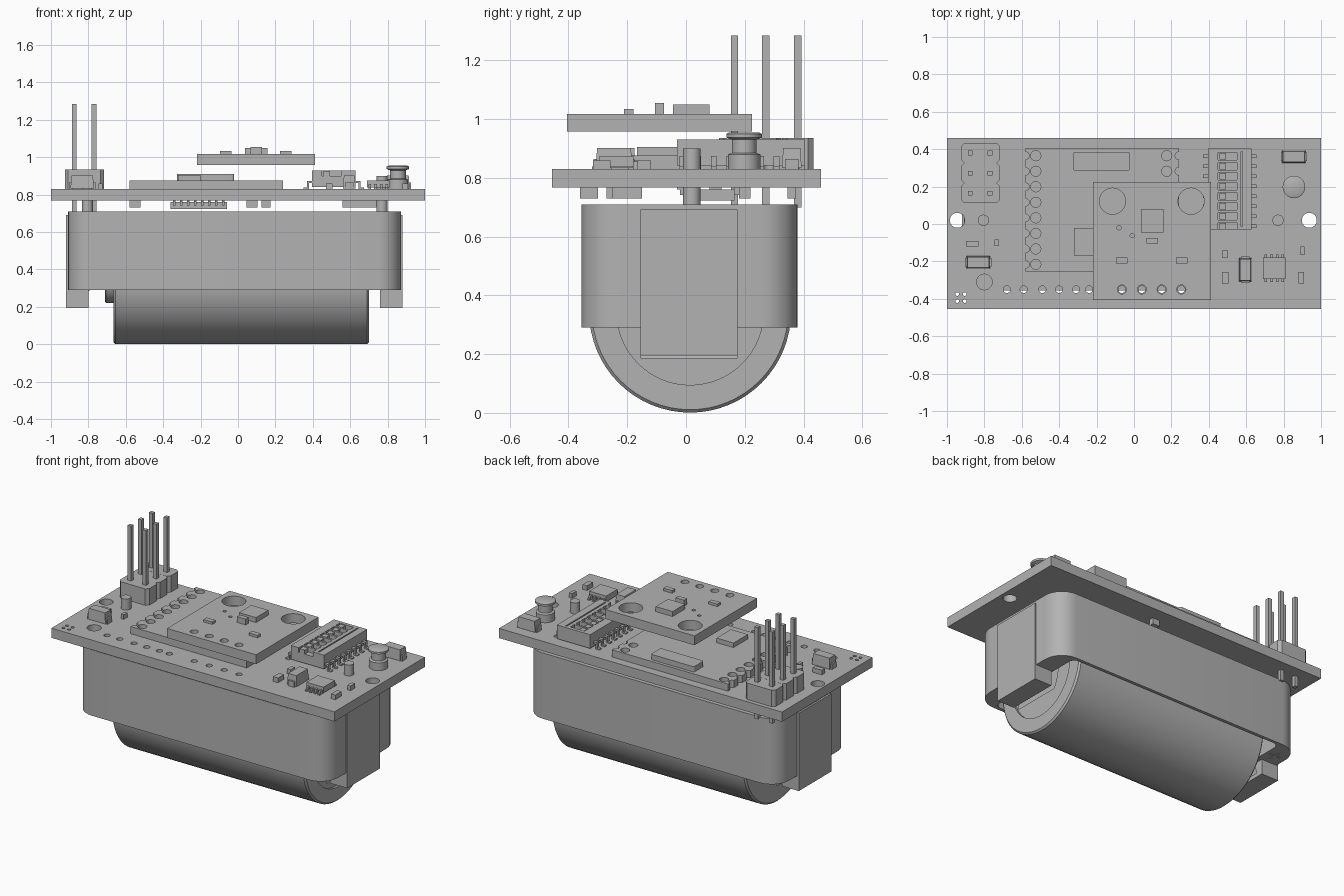
import bpy, bmesh, math
from mathutils import Matrix, Vector

if "Cube" in bpy.data.objects:
    bpy.data.objects.remove(bpy.data.objects["Cube"], do_unlink=True)

grey = bpy.data.materials.new("plain_grey")
grey.use_nodes = True
grey.diffuse_color = (0.45, 0.45, 0.45, 1)
grey.node_tree.nodes["Principled BSDF"].inputs["Base Color"].default_value = grey.diffuse_color


def box(bm, cx, cy, w, d, z0, z1, bevel=0):
    """Box given by its plan centre, plan size and height range."""
    m = Matrix.Translation((cx, cy, (z0 + z1) / 2)) @ Matrix.Diagonal((w, d, z1 - z0, 1))
    verts = bmesh.ops.create_cube(bm, size=1, matrix=m)["verts"]
    if bevel:
        edges = {e for v in verts for e in v.link_edges
                 if abs(e.verts[0].co.z - e.verts[1].co.z) > 1e-4}
        bmesh.ops.bevel(bm, geom=list(edges), offset=bevel, segments=8, profile=0.5, affect='EDGES')


def cyl(bm, x, y, r, z0, z1, sides=24):
    bmesh.ops.create_cone(bm, cap_ends=True, segments=sides, radius1=r, radius2=r, depth=z1 - z0,
                          matrix=Matrix.Translation((x, y, (z0 + z1) / 2)))


def lathe(bm, profile, matrix):
    verts = [bm.verts.new((r, 0, h)) for r, h in profile]
    edges = [bm.edges.new(p) for p in zip(verts, verts[1:])]
    bmesh.ops.spin(bm, geom=verts + edges, cent=(0, 0, 0), axis=(0, 0, 1), angle=math.tau, steps=64)
    bmesh.ops.remove_doubles(bm, verts=bm.verts[:], dist=1e-5)
    bmesh.ops.transform(bm, matrix=matrix, verts=bm.verts[:])
    bmesh.ops.recalc_face_normals(bm, faces=bm.faces[:])


def activate(ob):
    bpy.ops.object.select_all(action='DESELECT')
    ob.select_set(True)
    bpy.context.view_layer.objects.active = ob


def finish(bm, name, cutter=None):
    """Turn a bmesh into an object, cutting it with a second bmesh if given."""
    me = bpy.data.meshes.new(name)
    bm.to_mesh(me)
    bm.free()
    me.materials.append(grey)
    ob = bpy.data.objects.new(name, me)
    bpy.context.collection.objects.link(ob)
    if cutter:
        tool = finish(cutter, name + "_cutter")
        tool.hide_render = True
        activate(ob)
        mod = ob.modifiers.new("cut", 'BOOLEAN')
        mod.operation, mod.solver, mod.object = 'DIFFERENCE', 'EXACT', tool
        bpy.ops.object.modifier_apply(modifier=mod.name)
        bpy.data.objects.remove(tool, do_unlink=True)
    activate(ob)
    bpy.ops.object.shade_smooth_by_angle(angle=math.radians(30))
    return ob


TOP, UNDER = 0.83, 0.768

# Main circuit board with its drilled holes
bm, cut = bmesh.new(), bmesh.new()
box(bm, 0, 0.002, 2, 0.915, UNDER, TOP)
holes = [(-0.945, 0.02, 0.04), (0.937, 0.02, 0.04), (-0.8, -0.31, 0.042)]
row = [-0.68, -0.59, -0.49, -0.4, -0.31, -0.24]
row2 = [-0.065, 0.042, 0.148, 0.253]
holes += [(x, -0.35, 0.019) for x in row + row2]
holes += [(x, y, 0.01) for x in (-0.945, -0.905) for y in (-0.375, -0.412)]
for x, y, r in holes:
    cyl(cut, x, y, r, 0.7, 0.9)
finish(bm, "main_board", cut)

# Battery holder: rounded tub, open at the bottom
bm, cut = bmesh.new(), bmesh.new()
box(bm, -0.018, 0.012, 1.78, 0.735, 0.29, 0.71, 0.125)
box(cut, -0.01, 0.013, 1.52, 0.695, 0.2, 0.692, 0.04)
finish(bm, "battery_holder", cut)

# Polarity mark under the holder corner
bm = bmesh.new()
box(bm, -0.83, 0.25, 0.07, 0.015, 0.286, 0.292)
box(bm, -0.83, 0.25, 0.015, 0.07, 0.286, 0.292)
finish(bm, "polarity_mark")

# End blocks, contact strips and terminal posts
for side, x, xs, xp in (("right", -0.86, -0.745, -0.805), ("left", 0.82, 0.715, 0.77)):
    s = math.copysign(1, x)
    bm = bmesh.new()
    box(bm, x, 0.01, 0.12, 0.33, 0.195, 0.692)
    finish(bm, side + "_end_block")
    bm = bmesh.new()
    path = [(-0.005, 0.6), (-0.01, 0.36), (-0.006, 0.29), (0.005, 0.24), (0.02, 0.185)]
    rails = [[bm.verts.new((xs + s * dx, y, z)) for dx, z in path] for y in (-0.155, 0.175)]
    for i in range(len(path) - 1):
        bm.faces.new((rails[0][i], rails[0][i + 1], rails[1][i + 1], rails[1][i]))
    bmesh.ops.solidify(bm, geom=bm.faces[:], thickness=0.008)
    finish(bm, side + "_contact_strip")
    bm = bmesh.new()
    cyl(bm, xp, 0.02, 0.03, 0.69, 0.9)
    finish(bm, side + "_terminal_post")

# Battery cell lying along x, with a nub and a shallow recessed end
bm = bmesh.new()
lathe(bm, [(0, -0.71), (0.12, -0.71), (0.125, -0.705), (0.125, -0.665), (0.334, -0.665), (0.344, -0.655),
           (0.344, 0.69), (0.334, 0.7), (0.25, 0.7), (0.25, 0.685), (0, 0.685)],
      Matrix.Translation((0, 0.014, 0.345)) @ Matrix.Rotation(math.pi / 2, 4, 'Y'))
finish(bm, "battery")

# Pin header, two by three
bm, pins = bmesh.new(), bmesh.new()
for y in (0.165, 0.272, 0.38):
    box(bm, -0.821, y, 0.21, 0.107, TOP, 0.935)
    for x in (-0.875, -0.77):
        box(pins, x, y, 0.025, 0.025, 0.7, 1.285)
for v in bm.verts:          # narrow the ends of each header segment
    v.co.z += 0
vertical = [e for e in bm.edges if abs(e.verts[0].co.z - e.verts[1].co.z) > 0.05]
bmesh.ops.bevel(bm, geom=vertical, offset=0.018, segments=1, affect='EDGES')
finish(bm, "pin_header")
finish(pins, "header_pins")

# Radio module with edge pads, shield and chip
bm, cut = bmesh.new(), bmesh.new()
box(bm, -0.17, 0.075, 0.82, 0.66, TOP, 0.876)
pads = [(-0.525, 0.365 - 0.083 * i) for i in range(8)] + [(0.175, 0.365), (0.175, 0.282)]
for x, y in pads:
    edge = -0.58 if x < 0 else 0.24
    cyl(cut, x, y, 0.027, 0.845, 0.9)
    cyl(cut, edge, y, 0.02, 0.8, 0.9)
finish(bm, "radio_module", cut)
bm = bmesh.new()
box(bm, -0.173, 0.335, 0.305, 0.1, 0.876, 0.91, 0.012)
finish(bm, "module_shield")
bm = bmesh.new()
box(bm, -0.26, -0.095, 0.12, 0.145, 0.876, 0.905)
finish(bm, "module_chip")

# Raised sensor board and its components
bm, cut = bmesh.new(), bmesh.new()
box(bm, 0.097, -0.09, 0.63, 0.63, 0.958, 1.018)
for x, y, r in [(-0.115, 0.122, 0.07), (0.305, 0.122, 0.07), (-0.08, -0.02, 0.011),
                (-0.01, -0.062, 0.011)] + [(x, -0.35, 0.024) for x in row2]:
    cyl(cut, x, y, r, 0.9, 1.1)
finish(bm, "sensor_board", cut)
bm = bmesh.new()
box(bm, 0.098, 0.018, 0.12, 0.125, 1.018, 1.05)
box(bm, 0.097, -0.09, 0.062, 0.03, 1.018, 1.055)
for x in (-0.065, 0.255):
    box(bm, x, -0.195, 0.062, 0.032, 1.018, 1.034)
finish(bm, "sensor_components")

# Slide switch bank: body with windows, sliders and bent legs
bm, cut, parts, legs = bmesh.new(), bmesh.new(), bmesh.new(), bmesh.new()
box(bm, 0.512, 0.187, 0.235, 0.435, 0.842, 0.93)
for i in range(8):
    y = 0.362 - 0.0535 * i
    box(cut, 0.5, y, 0.1, 0.04, 0.9, 0.95)
    box(parts, 0.475, y, 0.035, 0.036, 0.895, 0.926)
    for s in (-1, 1):
        box(legs, 0.512 + s * 0.128, y, 0.03, 0.02, 0.862, 0.874)
        box(legs, 0.512 + s * 0.138, y, 0.01, 0.02, TOP, 0.874)
        box(legs, 0.512 + s * 0.148, y, 0.025, 0.02, TOP, 0.838)
box(cut, 0.577, 0.187, 0.008, 0.4, 0.92, 0.95)
finish(bm, "switch_body", cut)
finish(parts, "switch_sliders")
finish(legs, "switch_legs")

# Turned button post
bm = bmesh.new()
lathe(bm, [(0, 0), (0.055, 0), (0.055, 0.05), (0.042, 0.055), (0.042, 0.1), (0.06, 0.107),
           (0.06, 0.12), (0.05, 0.125), (0, 0.125)], Matrix.Translation((0.855, 0.198, TOP)))
finish(bm, "button_post")

# Moulded capacitors with tapered tops and metal end tabs
for n, (x, y, turn) in enumerate([(-0.833, -0.205, 0), (0.855, 0.36, 0), (0.595, -0.245, 90)]):
    bm = bmesh.new()
    box(bm, 0, 0, 0.125, 0.068, 0.004, 0.072)
    for v in bm.verts:
        if v.co.z > 0.05:
            v.co.x *= 0.92
            v.co.y *= 0.85
    for s in (-1, 1):
        box(bm, s * 0.06, 0, 0.02, 0.045, 0, 0.035)
    bm.transform(Matrix.Translation((x, y, TOP)) @ Matrix.Rotation(math.radians(turn), 4, 'Z'))
    finish(bm, "capacitor_%d" % (n + 1))


def chip(name, x, y, w, d, count, surface, up):
    """Leaded chip on either board face; up is 1 or -1."""
    def h(a, b):
        return sorted((surface + up * a, surface + up * b))
    body, leads = bmesh.new(), bmesh.new()
    box(body, x, y, w, d, *h(0.008, 0.045))
    for i in range(count):
        px = x + w * ((i + 0.5) / count - 0.5)
        for s in (-1, 1):
            box(leads, px, y + s * (d / 2 + 0.008), 0.014, 0.016, *h(0, 0.026))
            box(leads, px, y + s * (d / 2 + 0.018), 0.014, 0.016, *h(0, 0.008))
    finish(body, name + "_body")
    finish(leads, name + "_leads")


chip("top_chip", 0.75, -0.237, 0.12, 0.115, 4, TOP, 1)
chip("underside_chip", -0.21, 0.08, 0.3, 0.17, 8, UNDER, -1)

# Small surface components on top
bm = bmesh.new()
for x, y, w, d in [(0.487, -0.16, 0.025, 0.042), (0.487, -0.287, 0.035, 0.06), (0.895, -0.287, 0.03, 0.06),
                   (0.9, -0.142, 0.022, 0.045), (-0.865, -0.105, 0.065, 0.03), (-0.735, -0.1, 0.02, 0.036)]:
    box(bm, x, y, w, d, TOP, 0.86)
finish(bm, "top_components")

# Small surface components underneath
bm = bmesh.new()
for x, y, w, d in [(-0.55, 0.1, 0.06, 0.04), (0.075, -0.22, 0.06, 0.1), (0.075, 0.2, 0.06, 0.04),
                   (0.65, -0.33, 0.18, 0.06), (0.6, -0.2, 0.07, 0.1), (0.15, 0.36, 0.05, 0.03)]:
    box(bm, x, y, w, d, 0.73, UNDER)
finish(bm, "underside_components")
